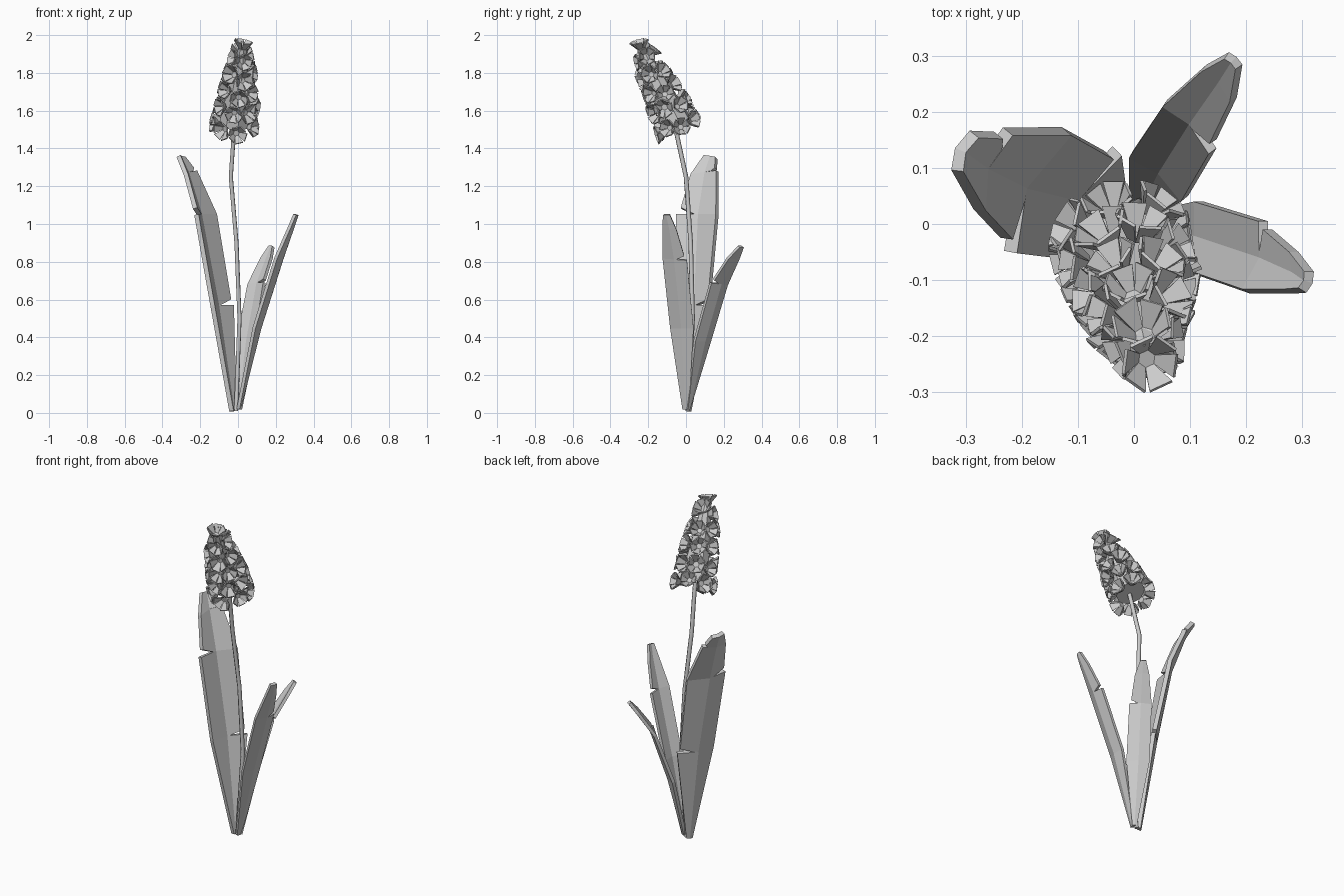
import bpy, bmesh, math, random
from mathutils import Vector, Matrix

random.seed(4)
if "Cube" in bpy.data.objects:
    bpy.data.objects.remove(bpy.data.objects["Cube"], do_unlink=True)

GREY = (0.6, 0.6, 0.6, 1)
mat = bpy.data.materials.new("plain grey")
mat.use_nodes = True
mat.diffuse_color = GREY
mat.node_tree.nodes["Principled BSDF"].inputs["Base Color"].default_value = GREY


def finish(name, bm, thickness=0):
    bmesh.ops.recalc_face_normals(bm, faces=bm.faces)
    mesh = bpy.data.meshes.new(name)
    bm.to_mesh(mesh)
    bm.free()
    mesh.materials.append(mat)
    obj = bpy.data.objects.new(name, mesh)
    bpy.context.collection.objects.link(obj)
    if thickness:
        mod = obj.modifiers.new("thickness", "SOLIDIFY")
        mod.thickness = thickness
        mod.offset = 0


# Leaf: a folded blade of two half strips; a torn edge is a thin wedge-shaped gap
def leaf(name, stations, fold, thickness, tears):
    """stations: (edge point a, edge point b); tears: (side, station, depth, gap)."""
    bm = bmesh.new()
    rows = []
    for a, b in stations:
        a, b = Vector(a), Vector(b)
        mid = (a + b) / 2
        out = Vector((mid.x, mid.y, 0)).normalized()
        mid += out * fold * (b - a).length
        rows.append((a, b, mid))
    mids = [bm.verts.new(r[2]) for r in rows]
    for side in (0, 1):
        torn = {i: (depth, gap) for s, i, depth, gap in tears if s == side}
        low = bm.verts.new(rows[0][side])
        for i in range(1, len(rows)):
            edge, mid = rows[i][side], rows[i][2]
            high = bm.verts.new(edge)
            bm.faces.new((mids[i - 1], low, high, mids[i]))
            low = high
            if i in torn:
                depth, gap = torn[i]
                tip = bm.verts.new(edge.lerp(mid, depth))
                low = bm.verts.new(edge.lerp(mid, 0.12).lerp(rows[i + 1][side], gap))
                bm.faces.new((mids[i], tip, low))
    bmesh.ops.remove_doubles(bm, verts=bm.verts, dist=0.0005)
    finish(name, bm, thickness)


leaf("tall_leaf", [
    ((-0.035, 0.0, 0.01), (-0.015, 0.02, 0.01)),
    ((-0.135, -0.06, 0.57), (-0.03, 0.13, 0.57)),
    ((-0.22, -0.05, 1.05), (-0.12, 0.165, 1.05)),
    ((-0.275, 0.025, 1.26), (-0.225, 0.165, 1.28)),
    ((-0.315, 0.095, 1.36), (-0.285, 0.16, 1.35))],
    0.14, 0.024, [(1, 1, 0.85, 0.06), (0, 2, 0.8, 0.16), (1, 3, 0.4, 0.2)])
leaf("side_leaf", [
    ((0.0, -0.015, 0.02), (0.005, 0.015, 0.02)),
    ((0.085, -0.08, 0.45), (0.115, 0.04, 0.45)),
    ((0.2, -0.12, 0.82), (0.23, 0.005, 0.81)),
    ((0.275, -0.12, 0.99), (0.285, -0.05, 0.97)),
    ((0.3, -0.118, 1.05), (0.312, -0.085, 1.05))],
    0.13, 0.018, [(1, 2, 0.85, 0.14)])
leaf("back_leaf", [
    ((-0.005, 0.015, 0.02), (0.015, 0.005, 0.02)),
    ((-0.005, 0.125, 0.38), (0.09, 0.045, 0.38)),
    ((0.055, 0.215, 0.68), (0.14, 0.13, 0.69)),
    ((0.125, 0.278, 0.82), (0.177, 0.222, 0.82)),
    ((0.165, 0.3, 0.88), (0.187, 0.28, 0.88))],
    0.1, 0.018, [(1, 2, 0.8, 0.12)])

# Stem: a six-sided tube swept along a bent path
curve = bpy.data.curves.new("stem", "CURVE")
curve.dimensions = "3D"
curve.bevel_depth = 0.012
curve.bevel_resolution = 1
curve.use_fill_caps = True
path = [(-0.01, 0.01, 0.01), (0.008, 0.035, 0.5), (-0.008, 0.025, 0.9),
        (-0.038, 0.0, 1.25), (-0.022, -0.05, 1.48), (-0.018, -0.07, 1.56)]
spline = curve.splines.new("POLY")
spline.points.add(len(path) - 1)
for point, co in zip(spline.points, path):
    point.co = (*co, 1)
curve.materials.append(mat)
bpy.context.collection.objects.link(bpy.data.objects.new("stem", curve))

# Flower core: a tapered cone along the leaning spike
bottom, top = Vector((-0.018, -0.05, 1.53)), Vector((0.025, -0.235, 1.93))
axis = (top - bottom).normalized()
tilt = axis.to_track_quat("Z", "Y").to_matrix().to_4x4()
bm = bmesh.new()
bmesh.ops.create_cone(bm, cap_ends=True, segments=8, radius1=0.085, radius2=0.025,
                      depth=(top - bottom).length,
                      matrix=Matrix.Translation((bottom + top) / 2) @ tilt)
finish("flower_core", bm)


# Floret: a flared bell of six separate wedge petals on a short throat
def floret(bm, centre, direction, size):
    turn = Matrix.Rotation(random.uniform(0, 1), 4, "Z")
    place = (Matrix.Translation(centre)
             @ direction.to_track_quat("Z", "Y").to_matrix().to_4x4() @ turn)

    def ring_point(radius, angle, height):
        return bm.verts.new(place @ Vector(
            (radius * math.cos(angle), radius * math.sin(angle), height)))

    count = 6
    step = math.tau / count
    throat = [ring_point(size * 0.35, step * i, -size * 0.5) for i in range(count)]
    bm.faces.new(throat)
    for i in range(count):
        rim = size * random.uniform(0.9, 1.08)
        bm.faces.new((throat[i], throat[(i + 1) % count],
                      ring_point(rim, step * (i + 1) - 0.08, size * 0.3),
                      ring_point(rim, step * i + 0.08, size * 0.3)))


# Florets packed in staggered rings up the spike, tilting upward near the tip
bm = bmesh.new()
rings = [(0.0, 8, 0.108, 0.1), (0.23, 8, 0.1, 0.15), (0.45, 7, 0.085, 0.2),
         (0.67, 6, 0.068, 0.25), (0.9, 4, 0.045, 0.4)]
for level, (t, count, radius, lift) in enumerate(rings):
    for k in range(count):
        angle = math.tau * (k + 0.5 * (level % 2)) / count + random.uniform(-0.1, 0.1)
        radial = tilt.to_3x3() @ Vector((math.cos(angle), math.sin(angle), 0))
        centre = bottom.lerp(top, t + random.uniform(-0.04, 0.04))
        heading = (radial + axis * (lift + random.uniform(-0.15, 0.15))).normalized()
        floret(bm, centre + radial * radius, heading, random.uniform(0.046, 0.054))
floret(bm, top + axis * 0.025, (axis + Vector((0.1, 0.2, 0))).normalized(), 0.05)
finish("florets", bm, 0.006)
